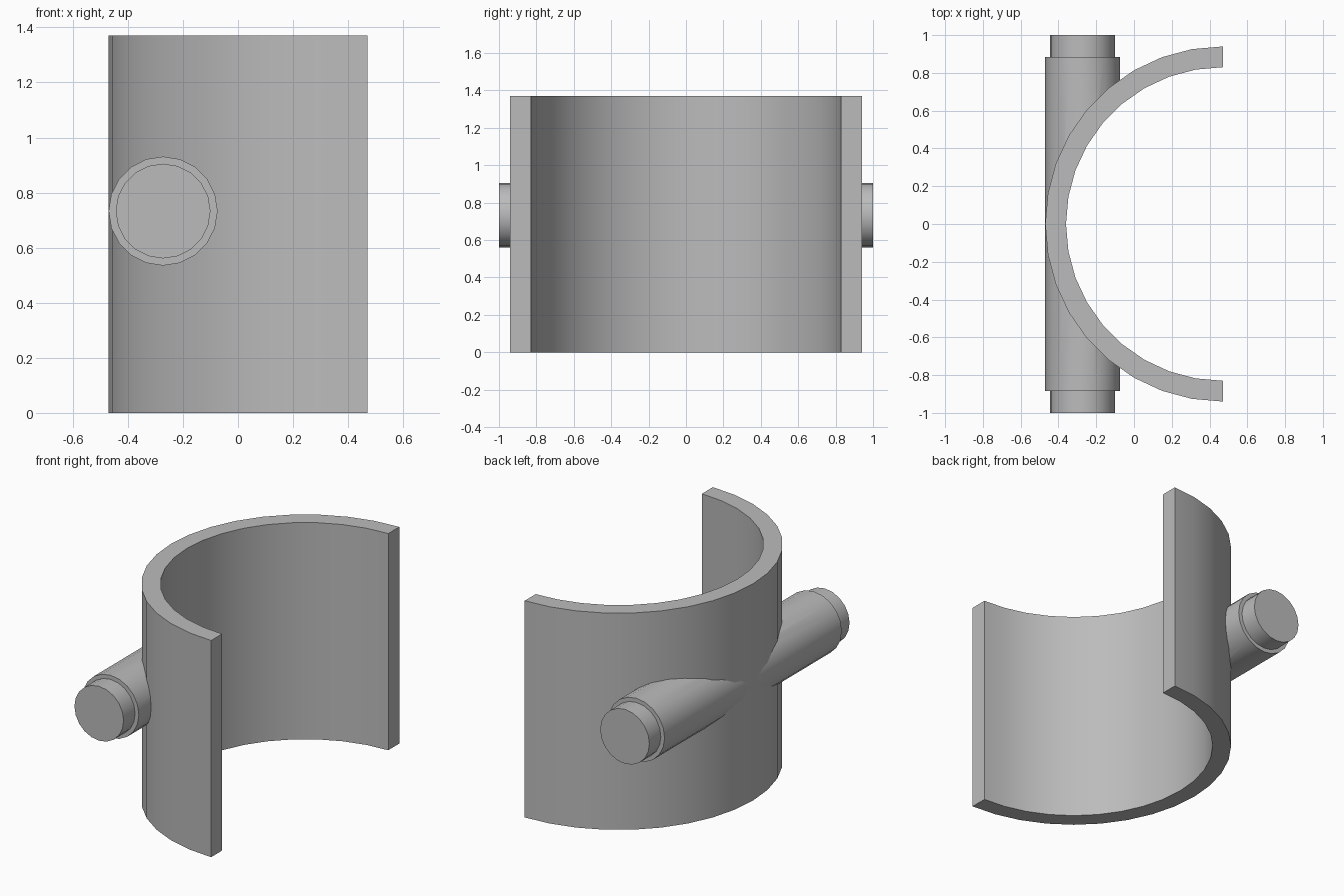
import bpy, bmesh
from math import pi, sin, cos, radians
from mathutils import Matrix, Vector

cube = bpy.data.objects.get("Cube")
if cube:
    bpy.data.objects.remove(cube, do_unlink=True)

AXIS_X = 0.47             # centre line of the half shell
OUTER, INNER = 0.94, 0.83
HEIGHT = 1.37
ROD_X, ROD_Z = -0.272, 0.733

grey = bpy.data.materials.new("plain grey")
grey.use_nodes = True
colour = (0.5, 0.5, 0.5, 1)
grey.diffuse_color = colour
grey.node_tree.nodes["Principled BSDF"].inputs["Base Color"].default_value = colour


def add_object(name, bm):
    bmesh.ops.recalc_face_normals(bm, faces=bm.faces)
    mesh = bpy.data.meshes.new(name)
    bm.to_mesh(mesh)
    bm.free()
    mesh.materials.append(grey)
    obj = bpy.data.objects.new(name, mesh)
    bpy.context.collection.objects.link(obj)
    return obj


def select(obj):
    bpy.ops.object.select_all(action='DESELECT')
    obj.select_set(True)
    bpy.context.view_layer.objects.active = obj


def smooth(obj):
    select(obj)
    bpy.ops.object.shade_smooth_by_angle(angle=radians(30))


# Half shell: a wall section spun half a turn
bm = bmesh.new()
corners = [(OUTER, 0), (INNER, 0), (INNER, HEIGHT), (OUTER, HEIGHT)]
section = bm.faces.new([bm.verts.new((AXIS_X, r, z)) for r, z in corners])
spun = bmesh.ops.spin(bm, geom=[section, *section.edges, *section.verts],
                      cent=(AXIS_X, 0, 0), axis=(0, 0, 1), angle=pi, steps=18)
start = [v for v in bm.verts if v.co.y > 0 and abs(v.co.x - AXIS_X) < 1e-4]
if not any(set(f.verts) == set(start) for f in bm.faces):
    bm.faces.new([bm.verts.new((AXIS_X, r, z)) for r, z in corners])
    bmesh.ops.remove_doubles(bm, verts=bm.verts, dist=1e-5)
smooth(add_object("half_shell", bm))

# Stepped pivot rod: a profile lathed around the y direction
profile = [(-1, 0.172), (-0.885, 0.172), (-0.885, 0.198),
           (0.885, 0.198), (0.885, 0.172), (1, 0.172)]
SIDES = 20
bm = bmesh.new()
rings = [[bm.verts.new((ROD_X + r * cos(2 * pi * i / SIDES), y,
                        ROD_Z + r * sin(2 * pi * i / SIDES)))
          for i in range(SIDES)] for y, r in profile]
for a, b in zip(rings, rings[1:]):
    for i in range(SIDES):
        j = (i + 1) % SIDES
        bm.faces.new((a[i], a[j], b[j], b[i]))
bm.faces.new(rings[0])
bm.faces.new(rings[-1])
rod = add_object("pivot_rod", bm)

# Keep the rod out of the shell's hollow; the cut stays buried in the wall
bm = bmesh.new()
bmesh.ops.create_cone(bm, cap_ends=True, segments=36, radius1=0.87, radius2=0.87,
                      depth=2, matrix=Matrix.Translation(Vector((AXIS_X, 0, ROD_Z))))
cutter = add_object("hollow_cutter", bm)
cutter.hide_render = True
cut = rod.modifiers.new("hollow", 'BOOLEAN')
cut.operation = 'DIFFERENCE'
cut.solver = 'EXACT'
cut.object = cutter
select(rod)
bpy.ops.object.modifier_apply(modifier=cut.name)
bpy.data.objects.remove(cutter, do_unlink=True)
smooth(rod)
